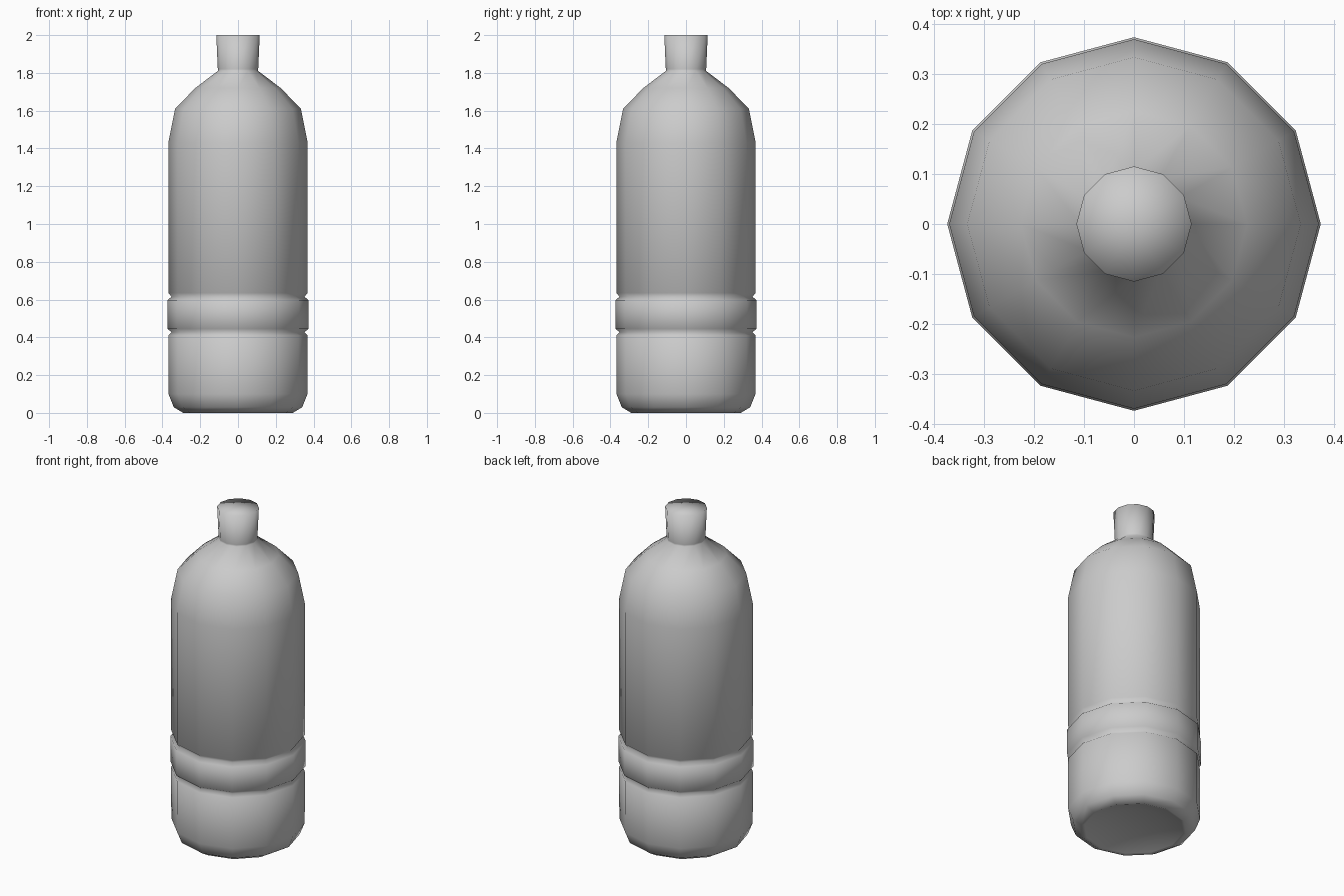
import bpy, bmesh, math

if "Cube" in bpy.data.objects:
    bpy.data.objects.remove(bpy.data.objects["Cube"])

SIDES = 12

# single grey plastic
grey = bpy.data.materials.new("grey plastic")
grey.diffuse_color = (0.6, 0.6, 0.6, 1)
grey.use_nodes = True
grey.node_tree.nodes["Principled BSDF"].inputs["Base Color"].default_value = grey.diffuse_color

# bottle profile: (radius, height) from the base centre up to the closed mouth
profile = [
    (0.0, 0.04), (0.17, 0.035), (0.275, 0.005), (0.29, 0.0),  # dished base
    (0.34, 0.03), (0.368, 0.10),                      # rounded foot
    (0.369, 0.41), (0.352, 0.427),                    # lower groove
    (0.373, 0.445), (0.373, 0.597), (0.352, 0.615),   # raised band, upper groove
    (0.369, 0.635), (0.369, 1.43),                    # straight body
    (0.333, 1.61), (0.226, 1.72), (0.107, 1.81),      # shoulder
    (0.107, 1.82), (0.115, 2.0), (0.0, 2.0),          # neck and mouth
]

bm = bmesh.new()
rings = []
for r, z in profile:
    if r == 0:
        rings.append([bm.verts.new((0, 0, z))] * SIDES)
    else:
        rings.append([bm.verts.new((r * math.cos(math.tau * i / SIDES),
                                    r * math.sin(math.tau * i / SIDES), z))
                      for i in range(SIDES)])

# skin neighbouring rings
for low, high in zip(rings, rings[1:]):
    for i in range(SIDES):
        j = (i + 1) % SIDES
        corners = list(dict.fromkeys((low[i], low[j], high[j], high[i])))
        bm.faces.new(corners).smooth = True
bmesh.ops.recalc_face_normals(bm, faces=bm.faces[:])

mesh = bpy.data.meshes.new("bottle")
bm.to_mesh(mesh)
bm.free()
mesh.materials.append(grey)
bottle = bpy.data.objects.new("bottle", mesh)
bpy.context.collection.objects.link(bottle)
